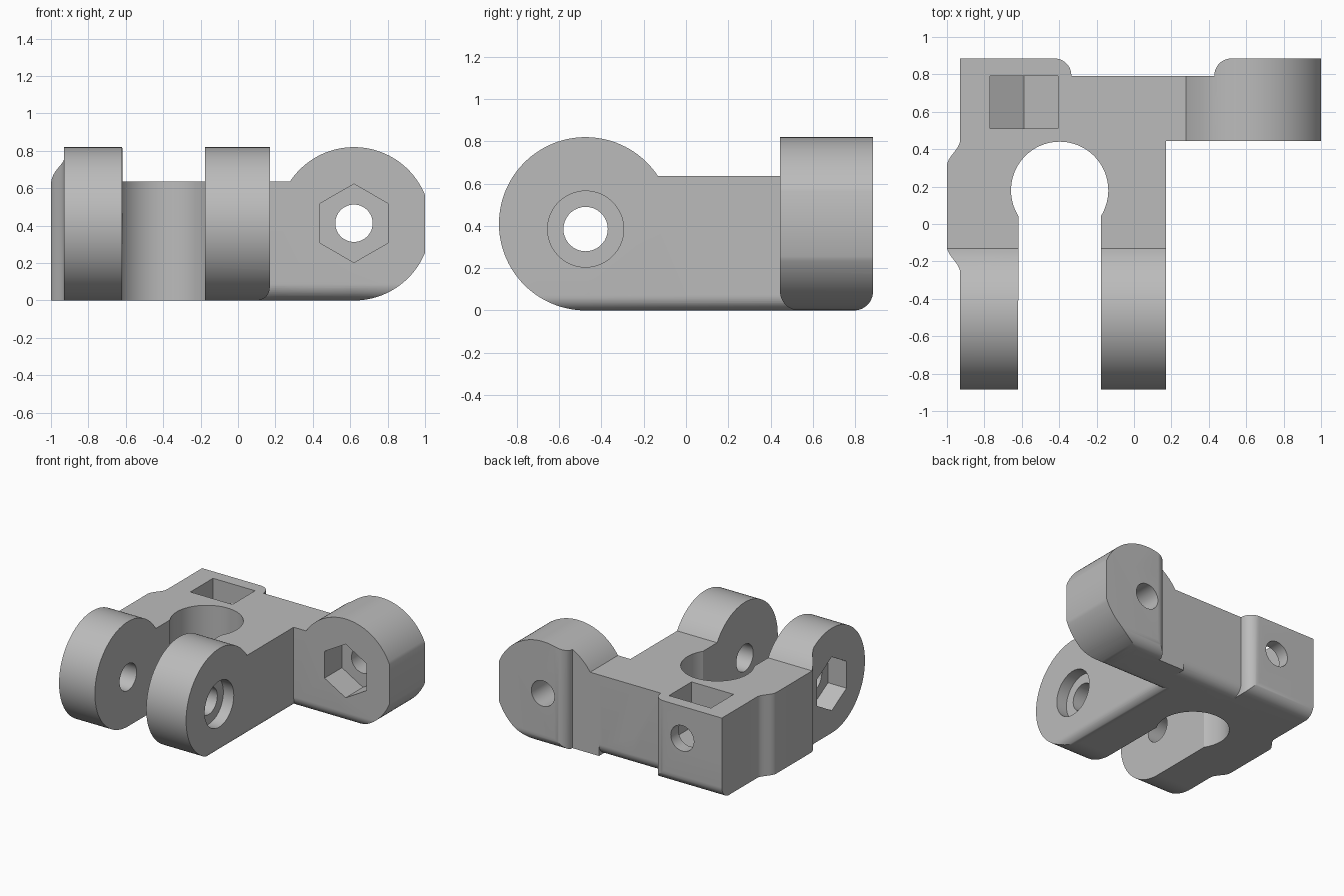
import bpy, bmesh, math

if "Cube" in bpy.data.objects:
    bpy.data.objects.remove(bpy.data.objects["Cube"], do_unlink=True)

grey = bpy.data.materials.new("plain_grey")
grey.use_nodes = True
grey.diffuse_color = (0.5, 0.5, 0.5, 1)
grey.node_tree.nodes["Principled BSDF"].inputs["Base Color"].default_value = (0.5, 0.5, 0.5, 1)


def arc(cu, cv, r, start, end, n=48):
    angles = [math.radians(start + (end - start) * i / n) for i in range(n + 1)]
    return [(cu + r * math.cos(a), cv + r * math.sin(a)) for a in angles]


def prism(name, axis, profile, low, high):
    """Extrude a 2D profile along an axis."""
    place = {"x": lambda u, v, d: (d, u, v),
             "y": lambda u, v, d: (u, d, v),
             "z": lambda u, v, d: (u, v, d)}[axis]
    bm = bmesh.new()
    a = [bm.verts.new(place(u, v, low)) for u, v in profile]
    b = [bm.verts.new(place(u, v, high)) for u, v in profile]
    bm.faces.new(a)
    bm.faces.new(b)
    for i in range(len(a)):
        j = (i + 1) % len(a)
        bm.faces.new((a[i], a[j], b[j], b[i]))
    bmesh.ops.recalc_face_normals(bm, faces=bm.faces)
    mesh = bpy.data.meshes.new(name)
    bm.to_mesh(mesh)
    bm.free()
    mesh.materials.append(grey)
    obj = bpy.data.objects.new(name, mesh)
    bpy.context.collection.objects.link(obj)
    return obj


def combine(target, other, operation):
    """Apply a boolean and remove the helper."""
    mod = target.modifiers.new("join", "BOOLEAN")
    mod.object, mod.operation, mod.solver = other, operation, "EXACT"
    bpy.context.view_layer.objects.active = target
    bpy.ops.object.modifier_apply(modifier=mod.name)
    bpy.data.objects.remove(other, do_unlink=True)


def rounded_base(y0, y1, top, r=0.09):
    """Side profile with both lower corners rounded."""
    return (arc(y0 + r, r, r, 180, 270, 12) + arc(y1 - r, r, r, 270, 360, 12)
            + [(y1, top), (y0, top)])


def hexagon(u, v, r):
    return arc(u, v, r, 90, 390, 5)


TOP, LOBE_TOP, R = 0.635, 0.82, 0.41
BACK, RECESS, BEAM_FRONT = 0.885, 0.79, 0.445
EYE_Y, BOLT_Z, NUT_X, LOBE_X = -0.475, 0.385, -0.5875, 0.62

# Fork: side profile with a round eye at the front, trimmed in plan and section
meet = math.degrees(math.asin((TOP - R) / R))
side = (arc(EYE_Y, R, R, meet, 270, 72) + arc(RECESS - 0.09, 0.09, 0.09, 270, 360, 12)
        + [(RECESS, TOP)])
body = prism("clevis_bracket", "x", side, -1.1, 0.17)

# Plan outline with the thickened left flank, eased at both ends
ease = [(-0.93 - 0.07 * (1 - math.cos(math.pi * i / 12)) / 2, 0.45 - 0.14 * i / 12)
        for i in range(13)]
flank = ease + [(x, 0.19 - y) for x, y in reversed(ease)]
plan = [(0.3, 1), (-0.93, 1)] + flank + [(-0.93, -1), (0.3, -1)]
combine(body, prism("plan_trim", "z", plan, -0.1, 1), "INTERSECT")
section = [(-1.2, 0)] + arc(0.10, 0.07, 0.07, 270, 360, 12) + [(0.17, 1), (-1.2, 1)]
combine(body, prism("section_trim", "y", section, -1, 1), "INTERSECT")

# Cross beam
combine(body, prism("beam", "x", rounded_base(BEAM_FRONT, RECESS, TOP), -0.1, 0.6), "UNION")

# Raised rear pad on the left
r = 0.09
pad_plan = [(-0.93, 0.6), (-0.335, 0.6)] + arc(-0.335 - r, BACK - r, r, 0, 90, 12) + [(-0.93, BACK)]
pad = prism("rear_pad", "z", pad_plan, -0.1, TOP)
combine(pad, prism("pad_trim", "x", rounded_base(0.5, BACK, 1), -1.2, 0), "INTERSECT")
combine(body, pad, "UNION")

# Side lobe with a flattened outer edge
a = math.degrees(math.acos((1 - LOBE_X) / R))
lobe_profile = (arc(LOBE_X, R, R, -90, -a, 20) + arc(LOBE_X, R, R, a, 180 - meet, 40)
                + [(0.2, TOP), (0.2, 0)])
lobe = prism("side_lobe", "y", lobe_profile, 0.4, 1)
combine(lobe, prism("lobe_trim", "x", rounded_base(BEAM_FRONT, BACK, 1), 0, 1.2), "INTERSECT")
lobe_plan = ([(0.2, 0.4), (1.1, 0.4), (1.1, BACK)] + arc(0.43 + r, BACK - r, r, 90, 180, 12)
             + [(0.43, RECESS), (0.2, RECESS)])
combine(lobe, prism("lobe_plan_trim", "z", lobe_plan, -0.1, 1), "INTERSECT")
combine(body, lobe, "UNION")

# Slot and round relief between the fork arms
relief = arc(-0.3975, 0.18, 0.26, -32, 212, 64) + [(-0.62, -1), (-0.175, -1)]
combine(body, prism("slot", "z", relief, -0.1, 1), "DIFFERENCE")

# Fork bolt: through hole, round head recess, hexagonal nut recess
cuts = [
    prism("fork_hole", "x", arc(EYE_Y, BOLT_Z, 0.105, 0, 350, 35), -1.2, 0.3),
    prism("head_recess", "x", arc(EYE_Y, BOLT_Z, 0.18, 0, 354, 59), 0.08, 0.3),
    prism("fork_nut", "x", hexagon(EYE_Y, BOLT_Z, 0.21), -1.2, -0.77),
    # Lobe bolt hole and nut recess
    prism("lobe_hole", "y", arc(LOBE_X, 0.413, 0.1, 0, 350, 35), 0.3, 1),
    prism("lobe_nut", "y", hexagon(LOBE_X, 0.413, 0.21), 0.3, 0.66),
    # Drop-in nut pocket with a V floor, and its hole from the rear
    prism("nut_pocket", "y", [(NUT_X - 0.182, 1), (NUT_X - 0.182, 0.28), (NUT_X, 0.175),
                              (NUT_X + 0.182, 0.28), (NUT_X + 0.182, 1)], 0.51, RECESS),
    prism("rear_hole", "y", arc(NUT_X, BOLT_Z, 0.1, 0, 350, 35), 0.65, 1),
]
for cut in cuts:
    combine(body, cut, "DIFFERENCE")

# Smooth curved walls, keep edges crisp
bpy.ops.object.select_all(action="DESELECT")
body.select_set(True)
bpy.context.view_layer.objects.active = body
bpy.ops.object.shade_smooth_by_angle(angle=math.radians(25))
